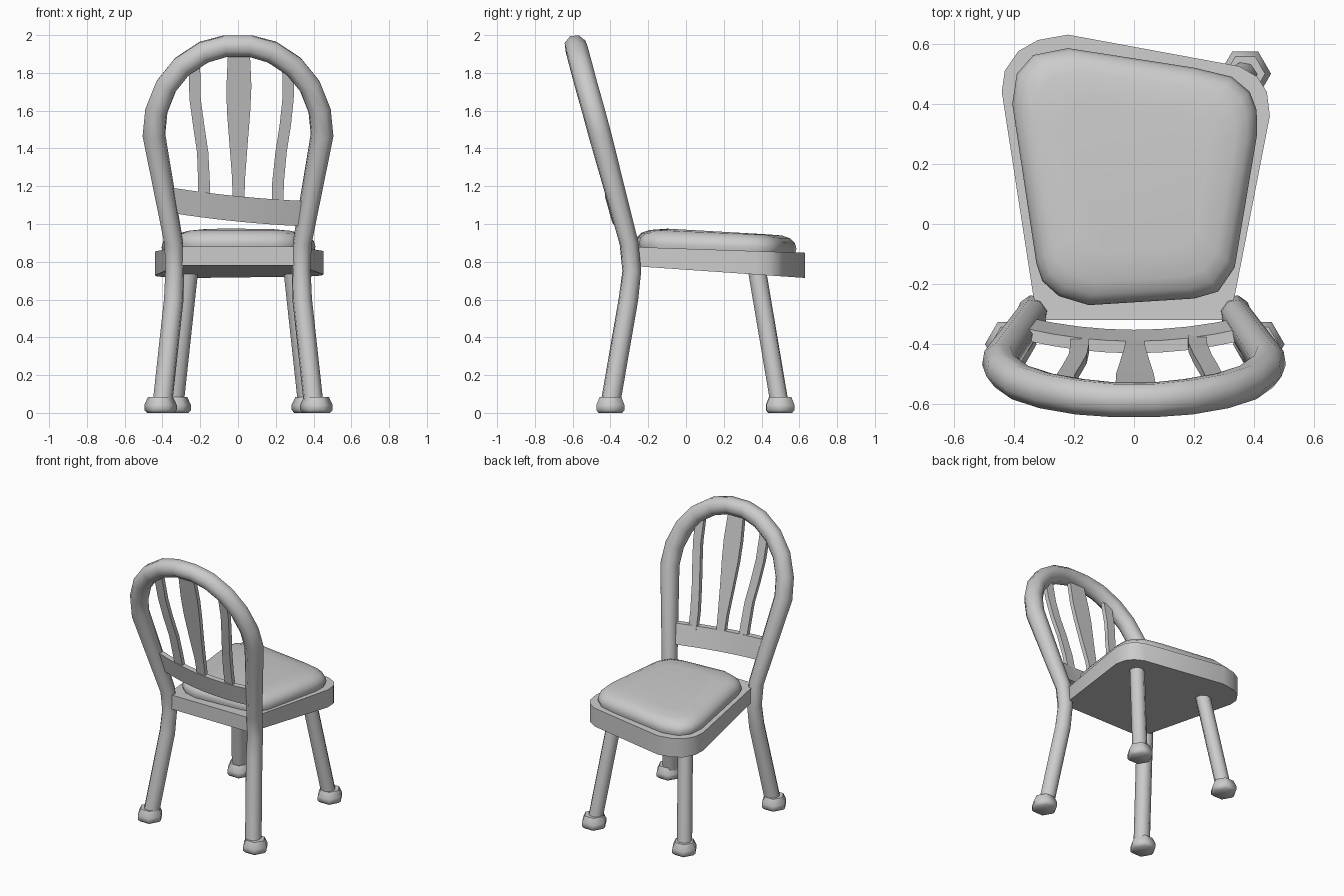
import bpy, bmesh, math

if "Cube" in bpy.data.objects:
    bpy.data.objects.remove(bpy.data.objects["Cube"])


def finish(ob, angle):
    bpy.ops.object.select_all(action='DESELECT')
    ob.select_set(True)
    bpy.context.view_layer.objects.active = ob
    if ob.type == 'CURVE':
        bpy.ops.object.convert(target='MESH')
    bpy.ops.object.shade_smooth_by_angle(angle=math.radians(angle))


def loft(name, rings, angle=35):
    """Skin a list of equal-length closed rings and cap both ends."""
    bm = bmesh.new()
    loops = [[bm.verts.new(p) for p in ring] for ring in rings]
    n = len(loops[0])
    for a, b in zip(loops, loops[1:]):
        for i in range(n):
            j = (i + 1) % n
            bm.faces.new((a[i], a[j], b[j], b[i]))
    bm.faces.new(loops[0][::-1])
    bm.faces.new(loops[-1])
    bmesh.ops.recalc_face_normals(bm, faces=bm.faces)
    me = bpy.data.meshes.new(name)
    bm.to_mesh(me)
    bm.free()
    ob = bpy.data.objects.new(name, me)
    bpy.context.collection.objects.link(ob)
    finish(ob, angle)


def tube(name, pts):
    """Eight-sided tube through (x, y, z, radius) points."""
    cu = bpy.data.curves.new(name, 'CURVE')
    cu.dimensions = '3D'
    cu.bevel_depth = 1.0
    cu.bevel_resolution = 2
    cu.use_fill_caps = True
    sp = cu.splines.new('POLY')
    sp.points.add(len(pts) - 1)
    for p, (x, y, z, r) in zip(sp.points, pts):
        p.co = (x, y, z, 1)
        p.radius = r
    ob = bpy.data.objects.new(name, cu)
    bpy.context.collection.objects.link(ob)
    finish(ob, 60)


def slat(name, stations, t=0.015):
    """Flat slat through (x, y, z, half width) stations."""
    loft(name, [[(x - w, y - t, z), (x + w, y - t, z),
                 (x + w, y + t, z), (x - w, y + t, z)] for x, y, z, w in stations])


# Bent hoop: back legs and arched back in one piece
half = [(.40, -.40, .05, .053), (.34, -.305, .6, .053), (.335, -.287, .75, .051),
        (.34, -.302, .9, .051), (.445, -.455, 1.47, .062), (.432, -.49, 1.60, .062),
        (.38, -.527, 1.73, .062), (.295, -.555, 1.835, .062),
        (.18, -.575, 1.91, .062), (.065, -.585, 1.942, .06)]
tube("back_hoop", half + [(-x, y, z, r) for x, y, z, r in reversed(half)])

# Front legs
tube("front_leg_right", [(.365, .495, .05, .049), (.285, .37, .79, .049)])
tube("front_leg_left", [(-.335, .495, .05, .049), (-.255, .37, .79, .049)])

# Hexagonal feet
for name, x, y in (("foot_back_right", .415, -.40), ("foot_back_left", -.41, -.40),
                   ("foot_front_right", .37, .50), ("foot_front_left", -.335, .497)):
    loft(name, [[(x + r * math.cos(k * math.pi / 3), y + r * math.sin(k * math.pi / 3), z)
                 for k in range(6)]
                for r, z in ((.072, 0), (.086, .015), (.086, .042), (.066, .085))], 65)


# Skewed seat board, tilting down to the front
def seat_top(y):
    return .88 - .034 * (y + .32)


def seat_bottom(y):
    return .78 - .069 * (y + .32)


outline = [(-.31, -.32), (.31, -.32), (.335, -.24), (.452, .36), (.442, .44), (.41, .49),
           (.35, .525), (-.22, .63), (-.32, .612), (-.385, .575), (-.43, .51), (-.44, .44),
           (-.335, -.24)]
loft("seat", [[(x, y, f(y)) for x, y in outline] for f in (seat_bottom, seat_top)], 30)

# Padded cushion
pad = [(-.325, -.13), (-.305, -.19), (-.25, -.24), (-.15, -.27), (.2, -.248), (.28, -.225),
       (.335, -.145), (.41, .30), (.408, .38), (.385, .44), (.325, .49), (.2, .52),
       (-.22, .585), (-.335, .562), (-.39, .5), (-.405, .40)]
cx, cy = .01, .16
loft("cushion", [[(cx + (x - cx) * s, cy + (y - cy) * s, seat_top(y) + h) for x, y in pad]
                 for s, h in ((.98, -.01), (1, .02), (.98, .05), (.92, .075),
                              (.82, .09), (.6, .097))], 70)

# Curved, slightly crooked lower back rail
rail = []
for i in range(9):
    x = -.355 + .71 * i / 8
    y = -.39 + .04 * (x / .35) ** 2
    z = 1.08 - .1 * x + .01 * (x / .35) ** 2
    rail.append([(x, y + .038, z - .067), (x, y - .002, z - .067),
                 (x, y - .04, z + .067), (x, y, z + .067)])
loft("back_rail", rail)

# Back slats
slat("slat_middle", [(.003, -.395, 1.1, .03), (.003, -.425, 1.25, .035),
                     (.003, -.468, 1.42, .048), (.003, -.51, 1.6, .062),
                     (.005, -.54, 1.73, .066), (.005, -.58, 1.91, .058)])
slat("slat_left", [(-.18, -.38, 1.1, .031), (-.18, -.41, 1.22, .031),
                   (-.187, -.448, 1.38, .03), (-.208, -.485, 1.52, .03),
                   (-.227, -.515, 1.66, .03), (-.232, -.56, 1.86, .031)])
slat("slat_right", [(.21, -.38, 1.08, .03), (.212, -.41, 1.22, .031),
                    (.228, -.448, 1.38, .03), (.25, -.485, 1.52, .03),
                    (.265, -.515, 1.66, .03), (.266, -.555, 1.85, .032)])
